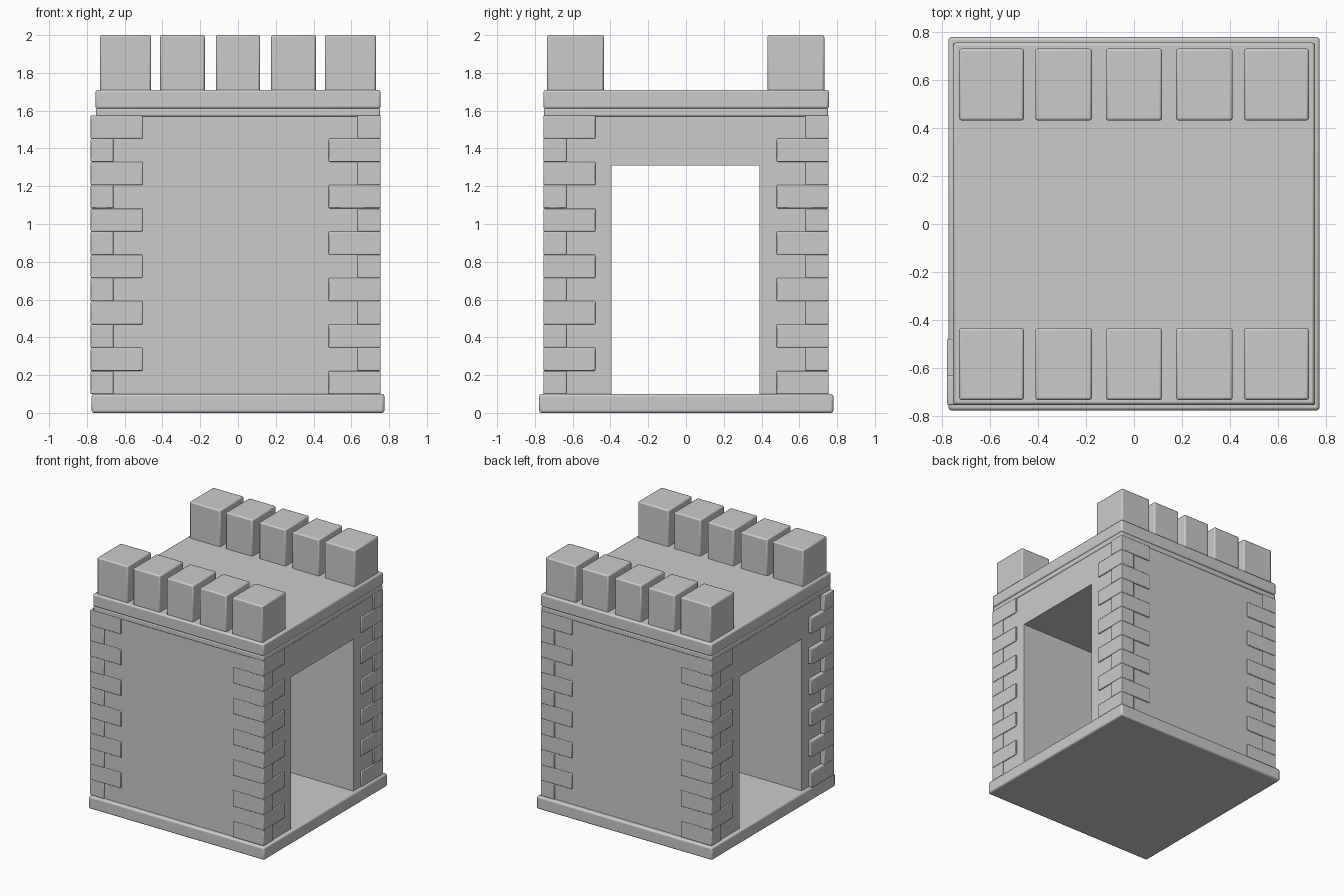
import bpy, bmesh
from mathutils import Vector

if "Cube" in bpy.data.objects:
    bpy.data.objects.remove(bpy.data.objects["Cube"])


def finish(obj, bevel):
    bpy.context.collection.objects.link(obj)
    if bevel:
        mod = obj.modifiers.new("soft_edges", 'BEVEL')
        mod.width = bevel
        mod.segments = 2
        mod.limit_method = 'ANGLE'
    bpy.ops.object.select_all(action='DESELECT')
    obj.select_set(True)
    bpy.context.view_layer.objects.active = obj
    bpy.ops.object.shade_smooth_by_angle()
    return obj


def boxes(name, extents, bevel=0.01):
    """One object made of boxes, each given as (x0, x1, y0, y1, z0, z1)."""
    bm = bmesh.new()
    for x0, x1, y0, y1, z0, z1 in extents:
        verts = bmesh.ops.create_cube(bm, size=1)["verts"]
        centre = Vector((x0 + x1, y0 + y1, z0 + z1)) / 2
        for v in verts:
            v.co = centre + v.co * Vector((x1 - x0, y1 - y0, z1 - z0))
    mesh = bpy.data.meshes.new(name)
    bm.to_mesh(mesh)
    bm.free()
    return finish(bpy.data.objects.new(name, mesh), bevel)


# Base slab
boxes("base_slab", [(-0.775, 0.775, -0.778, 0.78, 0, 0.10)], 0.012)

# Gatehouse walls: an arch-free doorway profile run through along x
W, H = 0.745, 1.58
profile = [(-W, 0.095), (-W, H), (W, H), (W, 0.095),
           (0.39, 0.095), (0.39, 1.31), (-0.395, 1.31), (-0.395, 0.095)]
bm = bmesh.new()
face = bm.faces.new([bm.verts.new((-W, y, z)) for y, z in profile])
ext = bmesh.ops.extrude_face_region(bm, geom=[face])["geom"]
bmesh.ops.translate(bm, vec=(2 * W, 0, 0),
                    verts=[g for g in ext if isinstance(g, bmesh.types.BMVert)])
bmesh.ops.recalc_face_normals(bm, faces=bm.faces)
mesh = bpy.data.meshes.new("gate_walls")
bm.to_mesh(mesh)
bm.free()
finish(bpy.data.objects.new("gate_walls", mesh), 0)

# Corner stones: long and short sides alternate, each corner turned from the last
ROWS, Z0, Z1 = 12, 0.10, 1.575
step = (Z1 - Z0) / ROWS
LONG, SHORT = 0.275, 0.122
corners = {
    "front_right": (0.755, -0.755, 0),
    "front_left": (-0.78, -0.755, 1),
    "back_left": (-0.755, 0.755, 0),
    "back_right": (0.755, 0.755, 1),
}
for name, (cx, cy, phase) in corners.items():
    stones = []
    for i in range(ROWS):
        x_long = i % 2 == phase
        lx, ly = (LONG, SHORT) if x_long else (SHORT, LONG)
        ix = cx - lx if cx > 0 else cx + lx
        iy = cy - ly if cy > 0 else cy + ly
        stones.append((min(cx, ix), max(cx, ix), min(cy, iy), max(cy, iy),
                       Z0 + i * step, Z0 + (i + 1) * step))
    boxes("corner_stones_" + name, stones, 0.005)

# Cornice: thin moulding under a thicker roof slab
boxes("moulding", [(-0.752, 0.752, -0.752, 0.752, 1.57, 1.612)], 0.008)
boxes("roof_slab", [(-0.755, 0.755, -0.755, 0.757, 1.61, 1.71)], 0.012)

# Battlements: two rows of five, wider blocks at the ends
spans = [(-0.73, -0.46), (-0.412, -0.176), (-0.117, 0.117), (0.176, 0.412), (0.46, 0.73)]
for name, y0, y1 in (("front", -0.735, -0.435), ("back", 0.432, 0.732)):
    boxes("battlements_" + name, [(a, b, y0, y1, 1.70, 2.0) for a, b in spans], 0.01)
